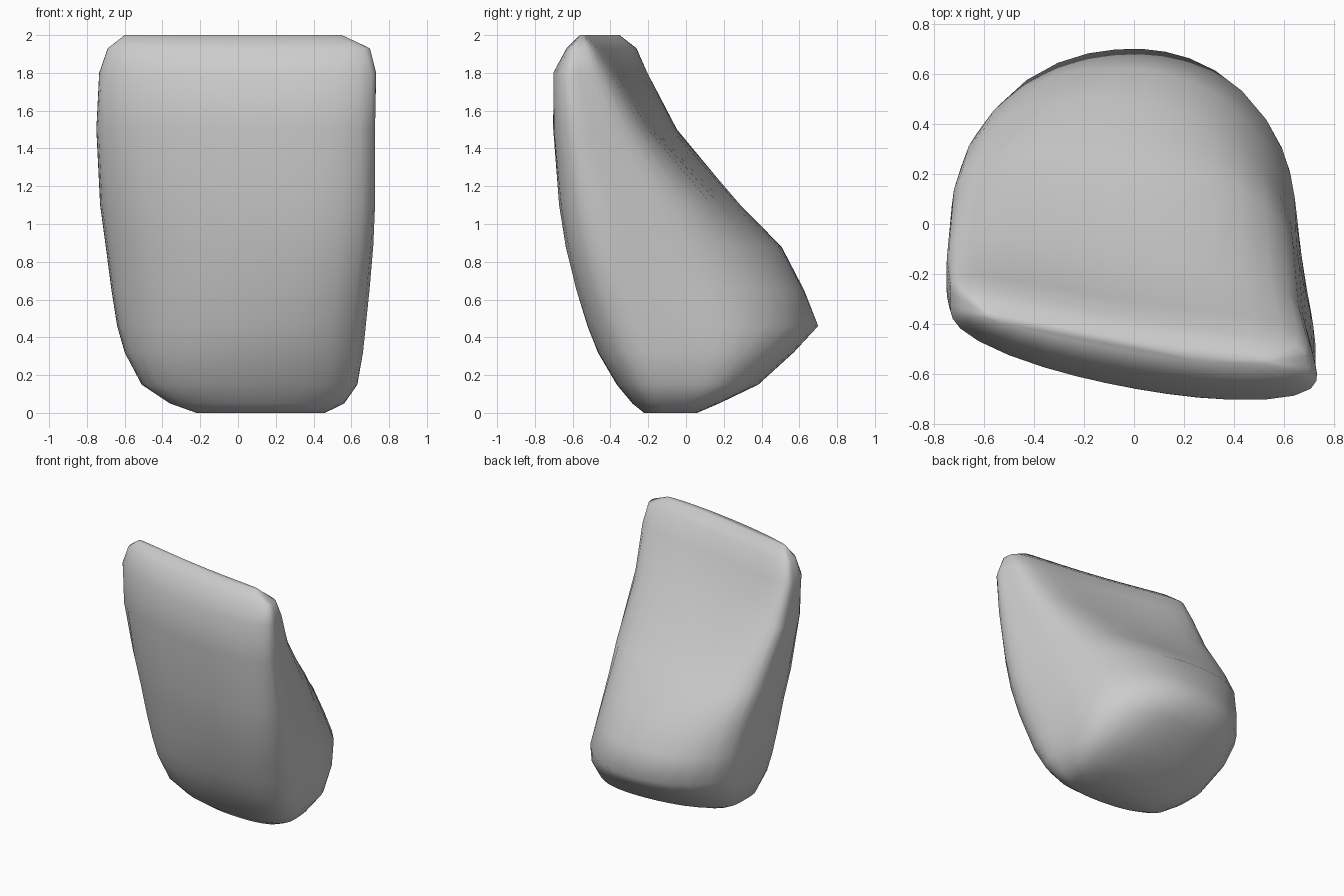
import bpy, bmesh, math

SIDES = 40
POWER = 4.2   # higher is squarer in plan

# Level sections: z, x left, x right, front y (left, mid, right),
# back y (left, mid, right), narrowing of the right side towards the back
SECTIONS = [
    (0.00, -0.22, 0.46, -0.16, -0.22, -0.20, 0.00, 0.05, 0.06, 0.00),
    (0.05, -0.36, 0.57, -0.20, -0.28, -0.26, 0.08, 0.17, 0.15, 0.02),
    (0.15, -0.51, 0.65, -0.25, -0.36, -0.34, 0.25, 0.38, 0.32, 0.05),
    (0.32, -0.60, 0.69, -0.29, -0.45, -0.45, 0.42, 0.57, 0.43, 0.08),
    (0.46, -0.64, 0.71, -0.31, -0.50, -0.51, 0.48, 0.70, 0.42, 0.10),
    (0.65, -0.67, 0.74, -0.34, -0.55, -0.58, 0.47, 0.62, 0.33, 0.14),
    (0.88, -0.70, 0.77, -0.37, -0.60, -0.64, 0.43, 0.49, 0.22, 0.18),
    (1.10, -0.73, 0.78, -0.40, -0.63, -0.68, 0.32, 0.25, 0.11, 0.18),
    (1.50, -0.75, 0.77, -0.44, -0.66, -0.71, 0.02, -0.14, -0.19, 0.14),
    (1.80, -0.735, 0.76, -0.45, -0.66, -0.71, -0.15, -0.31, -0.37, 0.08),
    (1.93, -0.69, 0.71, -0.42, -0.58, -0.65, -0.22, -0.38, -0.46, 0.03),
    (2.00, -0.60, 0.55, -0.38, -0.51, -0.57, -0.34, -0.46, -0.53, 0.00),
]


def bow(l, m, r, u):
    """Parabola through three values at u = -1, 0, 1."""
    return m + (r - l) / 2 * u + ((l + r) / 2 - m) * u * u


# Wedge-shaped body, lofted through rounded sections
bm = bmesh.new()
rings = []
for z, xl, xr, fl, fm, fr, bl, bk, br, taper in SECTIONS:
    ring = []
    for i in range(SIDES):
        a = 2 * math.pi * i / SIDES
        c, s = math.cos(a), math.sin(a)
        r = (abs(c) ** POWER + abs(s) ** POWER) ** (-1 / POWER)
        u, v = c * r, s * r
        front, back = bow(fl, fm, fr, u), bow(bl, bk, br, u)
        x = (xl + xr) / 2 + (xr - xl) / 2 * u
        x -= taper * max(u, 0) * (v + 1) / 2
        y = front + (back - front) * (v + 1) / 2
        ring.append(bm.verts.new((x, y, z)))
    rings.append(ring)

for lo, hi in zip(rings, rings[1:]):
    for i in range(SIDES):
        j = (i + 1) % SIDES
        bm.faces.new((lo[i], lo[j], hi[j], hi[i]))

# Bottom and top caps
bm.faces.new(list(reversed(rings[0])))
bm.faces.new(rings[-1])
bmesh.ops.recalc_face_normals(bm, faces=bm.faces)

mesh = bpy.data.meshes.new("wedge_body")
bm.to_mesh(mesh)
bm.free()
for p in mesh.polygons:
    p.use_smooth = True
body = bpy.data.objects.new("wedge_body", mesh)
bpy.context.collection.objects.link(body)
